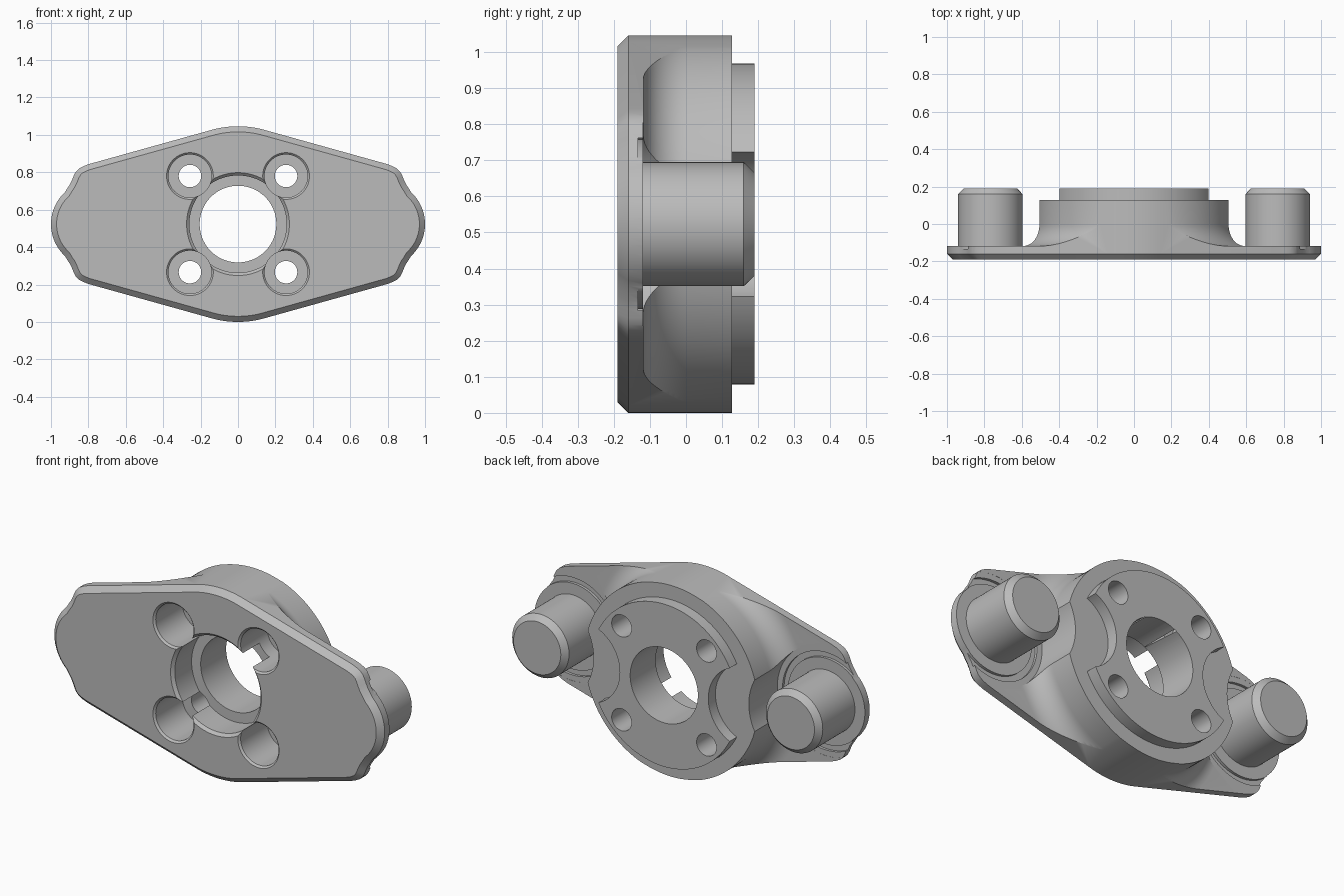
import bpy, bmesh
from math import sin, cos, pi, radians, atan2

cube = bpy.data.objects.get("Cube")
if cube:
    bpy.data.objects.remove(cube)

CZ = 0.523             # height of the bore axis
PIN_X = 0.768          # pin offset from the axis
BACK, PLATE, FRONT = 0.128, -0.118, -0.19

steel = bpy.data.materials.new("grey_metal")
steel.use_nodes = True
GREY = (0.5, 0.5, 0.5, 1)
steel.diffuse_color = GREY
steel.node_tree.nodes["Principled BSDF"].inputs["Base Color"].default_value = GREY


def finish_mesh(name, bm):
    bmesh.ops.recalc_face_normals(bm, faces=bm.faces[:])
    mesh = bpy.data.meshes.new(name)
    bm.to_mesh(mesh)
    bm.free()
    mesh.materials.append(steel)
    obj = bpy.data.objects.new(name, mesh)
    bpy.context.collection.objects.link(obj)
    return obj


def lathe(name, profile, x=0, z=CZ, seg=96):
    """Turn a closed (radius, y) profile around an axis parallel to y."""
    bm = bmesh.new()
    rings = []
    for i in range(seg):
        a = 2 * pi * i / seg
        rings.append([bm.verts.new((x + r * cos(a), y, z + r * sin(a))) for r, y in profile])
    n = len(profile)
    for i in range(seg):
        a, b = rings[i], rings[(i + 1) % seg]
        for j in range(n):
            k = (j + 1) % n
            if profile[j][0] or profile[k][0]:
                bm.faces.new((a[j], a[k], b[k], b[j]))
    bmesh.ops.remove_doubles(bm, verts=bm.verts[:], dist=1e-6)
    bmesh.ops.dissolve_degenerate(bm, edges=bm.edges[:], dist=1e-6)
    return finish_mesh(name, bm)


def rod(name, radius, y0, y1, x=0, z=CZ):
    return lathe(name, [(0, y0), (radius, y0), (radius, y1), (0, y1)], x, z)


def combine(target, tool, operation):
    mod = target.modifiers.new("combine", 'BOOLEAN')
    mod.operation, mod.solver, mod.object = operation, 'EXACT', tool
    bpy.context.view_layer.objects.active = target
    bpy.ops.object.modifier_apply(modifier=mod.name)
    bpy.data.objects.remove(tool)


def smooth(obj):
    bpy.ops.object.select_all(action='DESELECT')
    obj.select_set(True)
    bpy.context.view_layer.objects.active = obj
    bpy.ops.object.shade_smooth_by_angle(angle=radians(30))


# Quarter outline: crown arc, slanted side, rounded shoulder, waist, end arc
slope = radians(15.6)
quarter = [(CZ * sin(slope * i / 8), CZ * cos(slope * i / 8)) for i in range(9)]
quarter += [(0.80, 0.32), (0.828, 0.309), (0.85, 0.297), (0.867, 0.28), (0.878, 0.26),
            (0.888, 0.235), (0.899, 0.212), (0.912, 0.193)]
start = atan2(0.175, 0.93 - PIN_X)
quarter += [(PIN_X + 0.232 * cos(start * (1 - i / 10)), 0.232 * sin(start * (1 - i / 10)))
            for i in range(11)]
half = quarter + [(x, -z) for x, z in quarter[-2::-1]]
outline = half + [(-x, z) for x, z in half[-2:0:-1]]

# Flange block with a chamfered front edge
bm = bmesh.new()
front = bm.faces.new([bm.verts.new((x, FRONT, CZ + z)) for x, z in outline])
back = [bm.verts.new((x, BACK, CZ + z)) for x, z in outline]
fv = front.verts[:]
for i in range(len(fv)):
    k = (i + 1) % len(fv)
    bm.faces.new((fv[i], fv[k], back[k], back[i]))
bm.faces.new(back)
bmesh.ops.recalc_face_normals(bm, faces=bm.faces[:])
bmesh.ops.bevel(bm, geom=front.edges[:], offset=0.03, segments=1, affect='EDGES')
body = finish_mesh("flange_body", bm)

# Thin the block to a plate with a filleted round hub
R, F = 0.525, 0.118
fillet = [(R + F - F * sin(pi / 2 * i / 12), PLATE + F - F * cos(pi / 2 * i / 12))
          for i in range(13)]
envelope = [(0, -0.3), (1.3, -0.3), (1.3, PLATE)] + fillet + [(R, 0.2), (0, 0.2)]
combine(body, lathe("envelope", envelope, seg=128), 'INTERSECT')

# Raised locating disc, scalloped beside each pin
disc = rod("locating_disc", 0.445, 0.08, 0.19)
for s in (-1, 1):
    combine(disc, rod("scallop", 0.22, 0, 0.3, s * 0.488), 'DIFFERENCE')
combine(body, disc, 'UNION')

# Clearance and shallow groove around each pin
for s in (-1, 1):
    combine(body, rod("clearance", 0.298, PLATE - 0.0005, 0.127 + 0.1, s * PIN_X), 'DIFFERENCE')
    groove = [(0.235, -0.133), (0.267, -0.133), (0.267, 0), (0.235, 0)]
    combine(body, lathe("groove", groove, s * PIN_X), 'DIFFERENCE')


def bore(x, z, radius, wide, floor, chamfer):
    """Through hole with a chamfered counterbore on the front."""
    profile = [(0, -0.3), (wide + chamfer, -0.3), (wide + chamfer, FRONT),
               (wide, FRONT + chamfer), (wide, floor), (radius, floor),
               (radius, 0.3), (0, 0.3)]
    combine(body, lathe("bore", profile, x, z), 'DIFFERENCE')


# Central bore and four screw holes
bore(0, CZ, 0.205, 0.26, -0.03, 0.015)
for sx in (-1, 1):
    for sz in (-1, 1):
        bore(sx * 0.257, CZ + sz * 0.257, 0.06, 0.115, 0.05, 0.01)
smooth(body)

# Chamfered pins
for name, s in (("right_pin", -1), ("left_pin", 1)):
    pin = [(0, -0.15), (0.172, -0.15), (0.172, 0.16), (0.143, 0.19), (0, 0.19)]
    smooth(lathe(name, pin, s * PIN_X))
